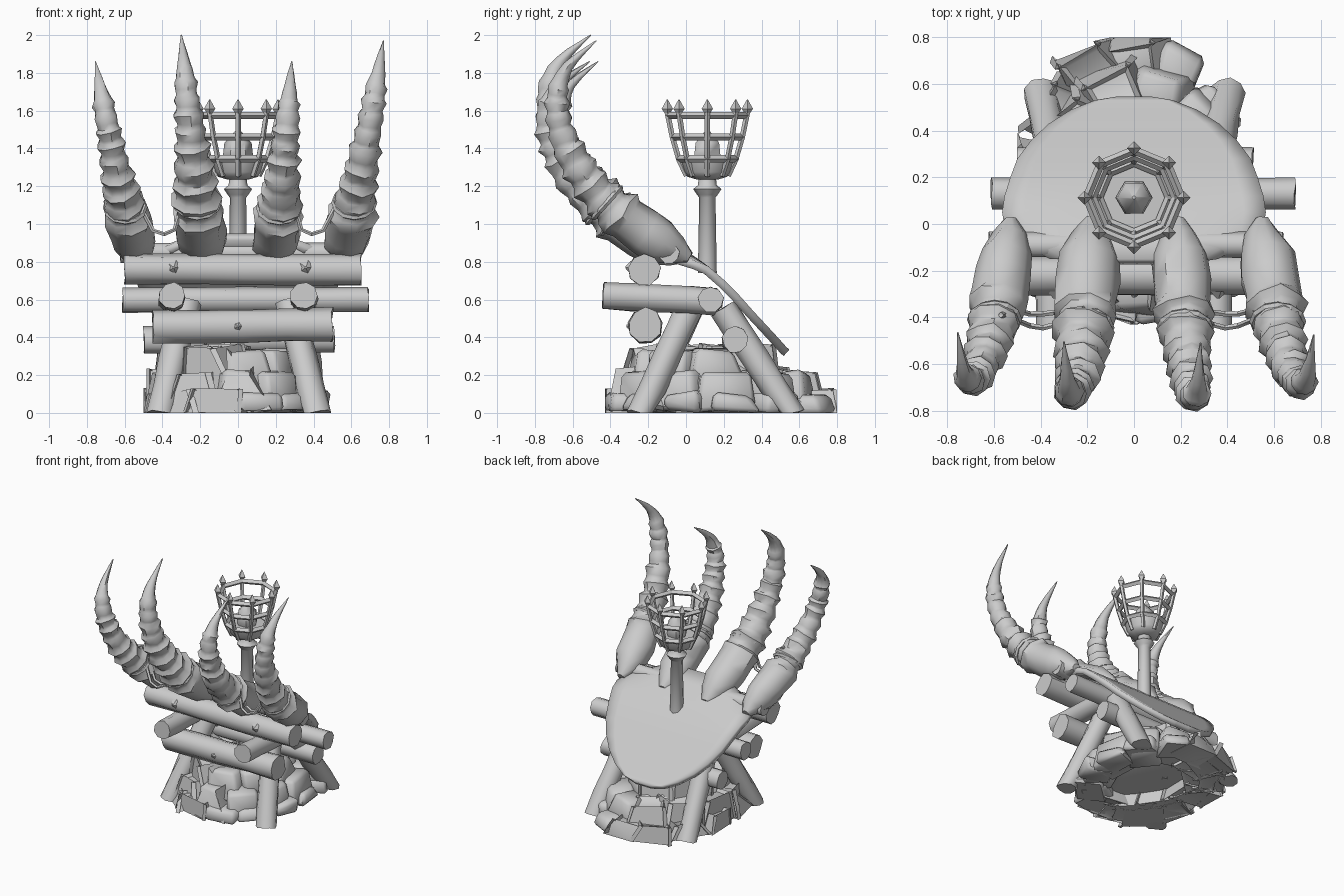
import bpy, bmesh, math, random
from mathutils import Vector, Matrix

if "Cube" in bpy.data.objects:
    bpy.data.objects.remove(bpy.data.objects["Cube"])

random.seed(7)
R = random.uniform


def finish(name, bm, angle=35):
    for v in bm.verts:
        v.co.z = max(v.co.z, 0)
    bmesh.ops.recalc_face_normals(bm, faces=bm.faces[:])
    me = bpy.data.meshes.new(name)
    bm.to_mesh(me)
    bm.free()
    ob = bpy.data.objects.new(name, me)
    bpy.context.collection.objects.link(ob)
    bpy.ops.object.select_all(action='DESELECT')
    ob.select_set(True)
    bpy.context.view_layer.objects.active = ob
    bpy.ops.object.shade_smooth_by_angle(angle=math.radians(angle))
    return ob


def loft(bm, pts, radii, sides=8, jit=0.0):
    """Capped tube through points, one radius per point."""
    pts = [Vector(p) for p in pts]
    d = (pts[-1] - pts[0]).normalized()
    ref = Vector((1, 0, 0)) if abs(d.x) < 0.8 else Vector((0, 0, 1))
    rings = []
    for i, (p, r) in enumerate(zip(pts, radii)):
        t = (pts[min(i + 1, len(pts) - 1)] - pts[max(i - 1, 0)]).normalized()
        u = (ref - t * ref.dot(t)).normalized()
        v = t.cross(u)
        ring = []
        for k in range(sides):
            a = 2 * math.pi * k / sides
            q = r * (1 + R(-jit, jit))
            ring.append(bm.verts.new(p + u * math.cos(a) * q + v * math.sin(a) * q + t * R(-jit, jit) * r))
        rings.append(ring)
    for a, b in zip(rings, rings[1:]):
        for k in range(sides):
            bm.faces.new((a[k], a[(k + 1) % sides], b[(k + 1) % sides], b[k]))
    bm.faces.new(rings[0])
    bm.faces.new(rings[-1])


def tube(name, pts, radii, sides=8, jit=0.0, angle=35):
    bm = bmesh.new()
    loft(bm, pts, radii, sides, jit)
    return finish(name, bm, angle)


def log(name, a, b, r, n=4):
    a, b = Vector(a), Vector(b)
    tube(name, [a.lerp(b, i / n) for i in range(n + 1)], [r] * (n + 1), 9, 0.07, 52)


def spline(ctrl, t):
    """Catmull-Rom sample of tuples at t in 0..1."""
    x = t * (len(ctrl) - 1)
    i = min(int(x), len(ctrl) - 2)
    f = x - i
    p = [ctrl[max(0, min(len(ctrl) - 1, i + k))] for k in (-1, 0, 1, 2)]
    return [0.5 * (2 * b + (c - a) * f + (2 * a - 5 * b + 4 * c - d) * f * f
                   + (3 * b - a - 3 * c + d) * f ** 3) for a, b, c, d in zip(*p)]


# Rubble mound: tiers of jittered blocks around a solid core
def rock(bm, c, size, ang):
    rot = Matrix.Rotation(ang, 3, 'Z')
    vs = bmesh.ops.create_cube(bm, size=1)['verts']
    edges = list({e for v in vs for e in v.link_edges})
    for v in vs:
        s = 0.85 if v.co.z > 0 else 1.1
        q = Vector((v.co.x * size[0] * s, v.co.y * size[1] * s, v.co.z * size[2]))
        q += Vector((R(-.03, .03), R(-.03, .03), R(-.02, .02)))
        v.co = rot @ q + Vector(c)
        v.co.z = max(v.co.z, 0)
    bmesh.ops.bevel(bm, geom=edges, offset=0.022, segments=1, affect='EDGES', clamp_overlap=True)


bm = bmesh.new()
for cy, rx, ry, z, h, n, w in ((.185, .385, .515, .05, .1, 13, .2), (.15, .34, .42, .11, .2, 11, .21),
                               (.09, .22, .28, .23, .19, 8, .21), (.07, .08, .12, .25, .17, 4, .17)):
    for k in range(n):
        a = 2 * math.pi * (k + .25) / n
        rock(bm, (rx * math.cos(a), cy + ry * math.sin(a), z + R(-.01, .012)),
             (w * R(.9, 1.1), w * R(1, 1.3), h), a)
for v in bm.verts:
    v.co.y = max(-.43, min(.8, v.co.y))
    v.co.x = max(-.5, min(.51, v.co.x))
finish("rubble_rocks", bm, 48)
core = tube("rubble_core", [(0, 0, .1), (0, 0, .14), (0, 0, .2), (0, 0, .28)], [.3, .34, .3, .18], 12, .05)
core.scale = (1, 1.2, 1)
core.location.y = .15

# Timber stand
for s in (-1, 1):
    side = "left" if s < 0 else "right"
    log("front_leg_" + side, (s * .42, -.25, -.02), (s * .27, .03, .58), .075)
    log("back_leg_" + side, (s * .40, .565, -.02), (s * .33, .2, .55), .075)
    log("side_beam_" + side, (s * .35, -.44, .62), (s * .35, .16, .59), .072)
log("upper_front_beam", (-.6, -.22, .76), (.65, -.22, .755), .084)
log("lower_front_beam", (-.45, -.215, .455), (.5, -.215, .465), .09)
log("knuckle_beam", (-.62, -.09, .845), (.64, -.09, .845), .056)
log("middle_beam", (-.61, .13, .595), (.69, .13, .6), .068)
log("lower_back_beam", (-.5, .26, .385), (.51, .26, .39), .072)

# Wooden pegs on the front beams
for x, y, z in ((-.34, -.29, .77), (.36, -.29, .77), (0, -.285, .46)):
    tube("peg", [(x, y, z), (x, y - .03, z)], [.04, .006], 5)

# Palm: bent slab with a rounded heel, its front corners tucked under the knuckle beam
rows = [(-.15, .95, .36), (-.05, .885, .55), (.05, .825, .565), (.12, .775, .555), (.2, .705, .53),
        (.28, .625, .5), (.36, .535, .44), (.43, .46, .365), (.49, .395, .27), (.53, .35, .17), (.547, .335, .07)]
bm = bmesh.new()
grid = []
for y, z, w in rows:
    drop = .06 * max(0, min(1, (.12 - y) / .2))
    grid.append([bm.verts.new((w * i / 6, y, z - drop * (i / 6) ** 4)) for i in range(-6, 7)])
for a, b in zip(grid, grid[1:]):
    for i in range(12):
        bm.faces.new((a[i], a[i + 1], b[i + 1], b[i]))
palm = finish("palm", bm, 40)
m = palm.modifiers.new("thickness", 'SOLIDIFY')
m.thickness = .045
m.offset = -1
if palm.data.polygons[0].normal.z < 0:
    m.offset = 1

# Clawed fingers: (x base, x tip, tip height, y scale, radius scale)
profile = [(.02, .82, .03), (-.13, .90, .12), (-.3, 1.0, .125), (-.45, 1.13, .102), (-.58, 1.28, .084),
           (-.67, 1.45, .069), (-.715, 1.6, .06), (-.71, 1.75, .05), (-.65, 1.87, .028), (-.5, 2.0, .003)]
fingers = ((-.53, -.755, 1.86, .93, .95), (-.18, -.30, 2.0, 1.01, 1.08),
           (.19, .285, 1.86, 1.02, 1.0), (.55, .77, 1.97, .95, .98))
for n, (x0, x1, top, ys, rs) in enumerate(fingers):
    pts, rad = [], []

    def add(t, k):
        y, z, r = spline(profile, t)
        h = (z - .86) / 1.14
        pts.append((x0 + (x1 - x0) * max(h, 0) ** .8, y * ys, .86 + h * (top - .86)))
        rad.append(max(r, .003) * rs * k)

    for t in (0, .06, .12, .18):
        add(t, 1)
    # Each knuckle flares out and then steps in
    for i in range(9):
        t = .25 + i * .062
        add(t, R(.96, 1.04))
        add(t + R(.026, .034), R(1.16, 1.3))
        add(t + R(.042, .05), R(.98, 1.06))
    for t in (.84, .88, .92, .96, 1):
        add(t, 1)
    tube("finger_%d" % (n + 1), pts, rad, 9, .07, 45)
    # Binding around the finger
    bpy.ops.mesh.primitive_torus_add(major_segments=12, minor_segments=5, major_radius=.108 * rs,
                                     minor_radius=.016, rotation=(math.radians(48), 0, 0),
                                     location=(x0 + (x1 - x0) * .3, -.44 * ys, .86 + .26 / 1.14 * (top - .86)))
    bpy.context.object.name = "finger_binding_%d" % (n + 1)

# Slack ropes between the outer finger pairs
for s in (-1, 1):
    for k in (0, 1):
        c = [(s * .57, -.39, 1.2), (s * .51, -.41 + .04 * k, 1.08), (s * .45, -.435 + .05 * k, .965),
             (s * .39, -.445 + .06 * k, .945), (s * .335, -.43 + .05 * k, .97), (s * .29, -.41, 1.13)]
        tube("slack_rope", c, [.012] * 6, 5)

# Brazier pole and bowl
PY = .113


def turned(name, prof, sides=8):
    return tube(name, [(0, PY, z) for r, z in prof], [r for r, z in prof], sides, 0, 50)


turned("brazier_pole", [(.05, .74), (.043, 1.14), (.055, 1.155), (.075, 1.185), (.05, 1.205), (.045, 1.25)])
turned("brazier_bowl", [(.055, 1.235), (.105, 1.25), (.125, 1.275), (.14, 1.335), (.115, 1.335), (.08, 1.285)])
turned("coal", [(.04, 1.28), (.08, 1.36), (.072, 1.43), (.008, 1.5)], 6)

# Brazier basket: hoops, bars and spear tips
for z, r in ((1.345, .15), (1.46, .178), (1.575, .203)):
    bpy.ops.mesh.primitive_torus_add(major_segments=8, minor_segments=4, major_radius=r, minor_radius=.019,
                                     location=(0, PY, z))
    bpy.context.object.name = "basket_hoop"
bm = bmesh.new()
for k in range(8):
    a = k * math.pi / 4
    P = [(r * math.cos(a), PY + r * math.sin(a), z) for r, z in
         ((.11, 1.255), (.15, 1.34), (.185, 1.46), (.212, 1.59))]
    loft(bm, P, [.015] * 4, 5)
    x, y, _ = P[-1]
    loft(bm, [(x, y, 1.58), (x, y, 1.61), (x, y, 1.66)], [.01, .03, .002], 4)
finish("basket_bars", bm, 30)
